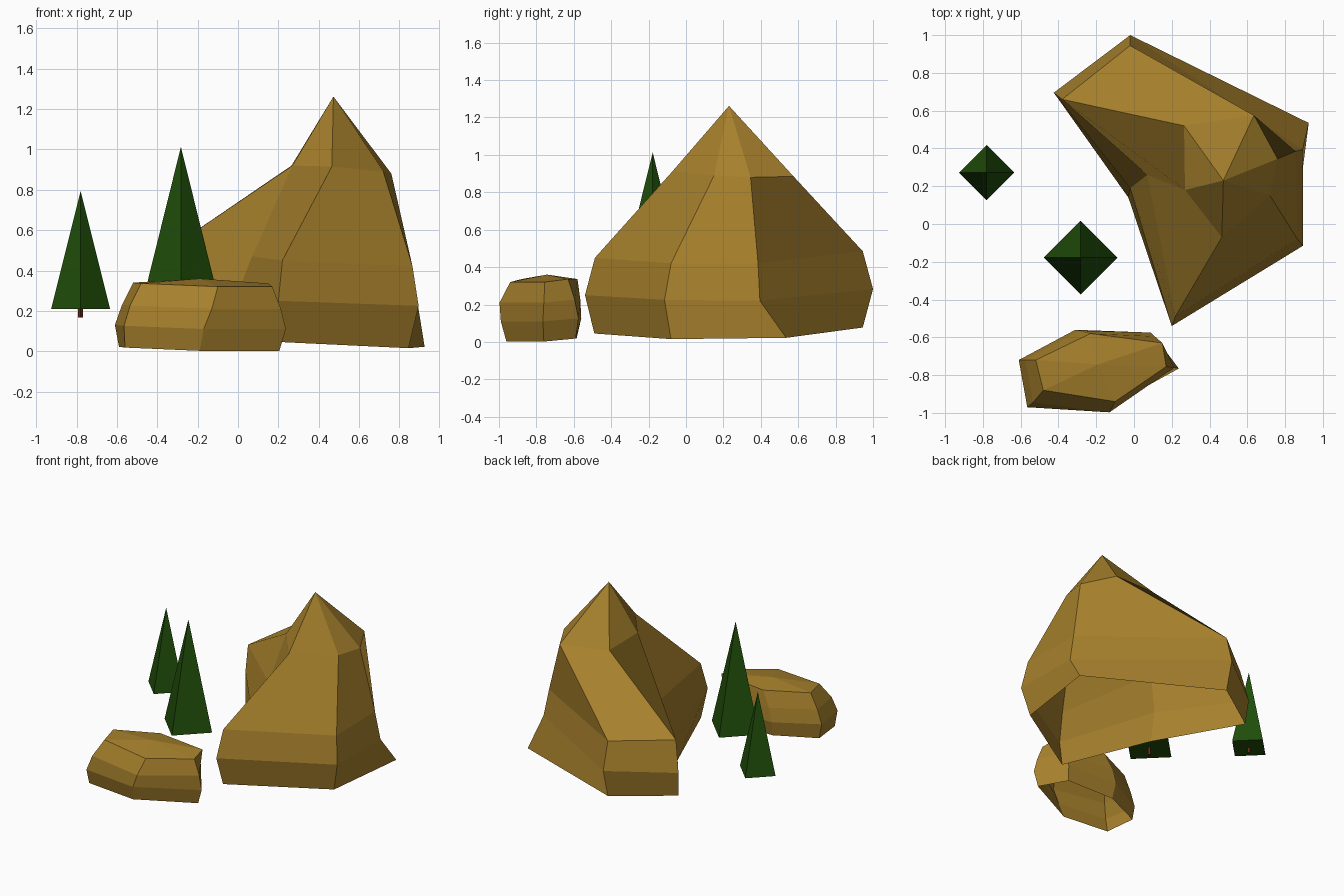
import bpy, bmesh

if "Cube" in bpy.data.objects:
    bpy.data.objects.remove(bpy.data.objects["Cube"])


def material(name, rgb):
    m = bpy.data.materials.new(name)
    m.diffuse_color = (*rgb, 1)
    m.use_nodes = True
    m.node_tree.nodes["Principled BSDF"].inputs["Base Color"].default_value = m.diffuse_color
    return m


STONE = material("stone", (0.38, 0.215, 0.025))
LEAF = material("foliage", (0.014, 0.075, 0.003))
BARK = material("bark", (0.15, 0.02, 0.008))


def loft_rock(name, rings, peak):
    """Skin stacked six-sided rings, open below and drawn to a peak above."""
    bm = bmesh.new()
    loops = [[bm.verts.new(p) for p in ring] for ring in rings]
    top = bm.verts.new(peak)
    n = len(loops[0])
    for i in range(n):
        j = (i + 1) % n
        for lo, hi in zip(loops, loops[1:]):
            bm.faces.new((lo[i], lo[j], hi[j], hi[i]))
        bm.faces.new((loops[-1][i], loops[-1][j], top))
    mesh = bpy.data.meshes.new(name)
    bm.to_mesh(mesh)
    bm.free()
    mesh.materials.append(STONE)
    ob = bpy.data.objects.new(name, mesh)
    bpy.context.collection.objects.link(ob)


def cone(name, x, y, z0, z1, r0, r1, mat):
    bpy.ops.mesh.primitive_cone_add(vertices=4, radius1=r0, radius2=r1,
                                    depth=z1 - z0, location=(x, y, (z0 + z1) / 2))
    ob = bpy.context.object
    ob.name = name
    ob.data.materials.append(mat)


def tree(name, x, y, base, tip, radius):
    cone(name + "_foliage", x, y, base, tip, radius, 0, LEAF)
    cone(name + "_trunk", x, y, 0.168, base, 0.012, 0.012, BARK)


# Large peaked rock; corners run left, front, right, back
loft_rock("large_rock", [
    [(-.41, .675, .08), (-.03, .14, .04), (.22, -.49, .045),
     (.845, -.08, .015), (.925, .535, .022), (-.02, .945, .077)],
    [(-.425, .695, .26), (-.02, .19, .24), (.20, -.54, .25),
     (.895, -.115, .225), (.893, .395, .22), (-.02, 1.0, .283)],
    [(-.38, .66, .48), (.07, .26, .47), (.22, -.487, .45),
     (.865, -.08, .42), (.855, .385, .42), (-.02, .945, .485)],
    [(.265, .52, .92), (.27, .18, .92), (.465, -.07, .915),
     (.72, .15, .89), (.76, .345, .88), (.635, .575, .885)],
], (.473, .23, 1.262))

# Low boulder: ring outlines at four heights
levels = [
    (.012, [(-.59, -.72), (-.56, -.945), (-.19, -.96), (.205, -.76), (.08, -.59), (-.30, -.585)]),
    (.12, [(-.61, -.72), (-.565, -.97), (-.17, -.99), (.237, -.765), (.09, -.575), (-.31, -.56)]),
    (.22, [(-.575, -.72), (-.535, -.945), (-.13, -.997), (.213, -.76), (.11, -.595), (-.285, -.565)]),
    (.33, [(-.52, -.72), (-.48, -.88), (-.10, -.94), (.17, -.755), (.15, -.63), (-.23, -.58)]),
]
drop = (.01, .006, -.01, -.01, .006, .006)
loft_rock("small_rock",
          [[(x, y, z + d) for (x, y), d in zip(ring, drop)] for z, ring in levels],
          (-.19, -.743, .36))

# Two pine trees
tree("small_tree", -.78, .272, .21, .795, .146)
tree("tall_tree", -.283, -.178, .225, 1.013, .195)
